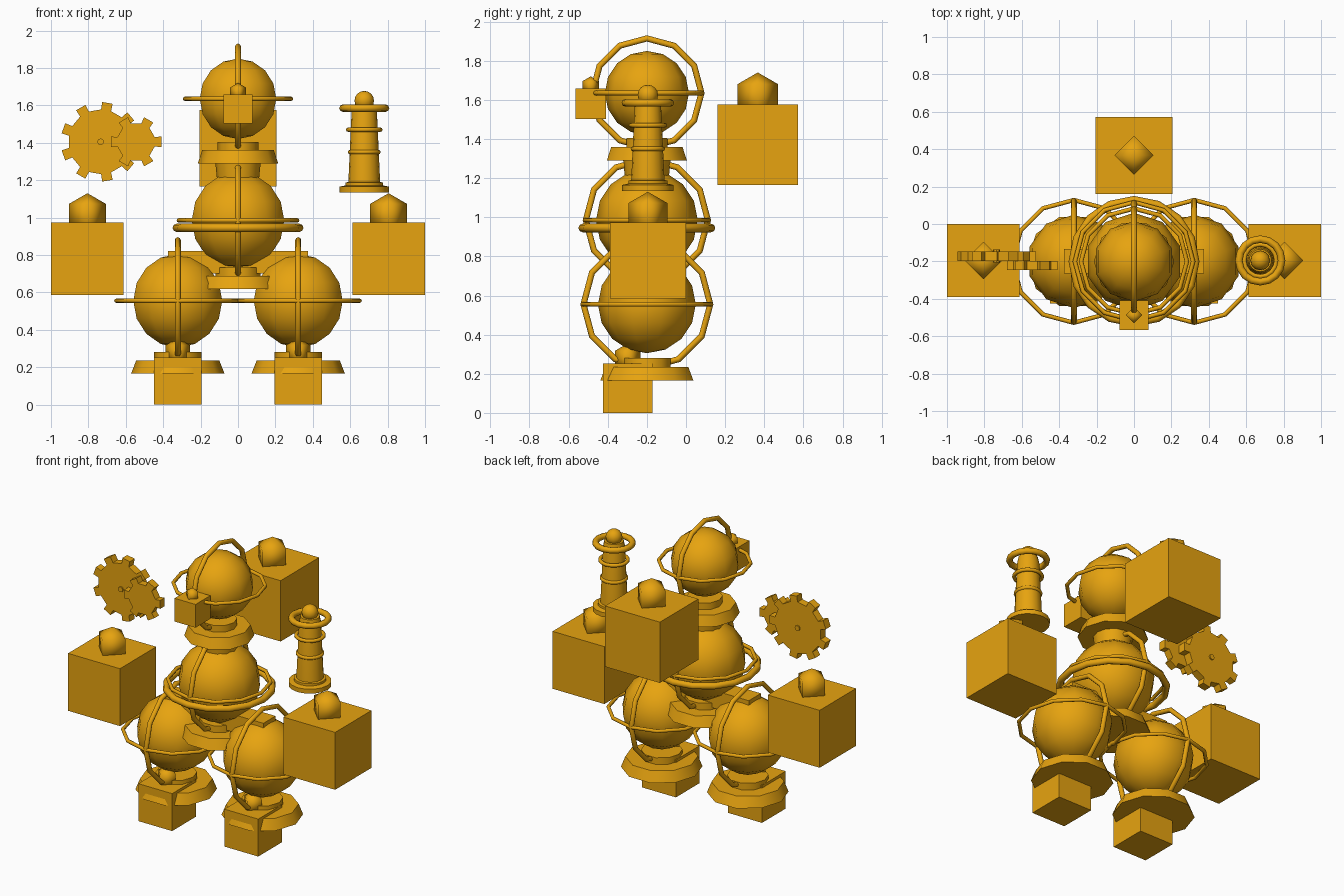
import bpy, bmesh, math
from mathutils import Matrix

if "Cube" in bpy.data.objects:
    bpy.data.objects.remove(bpy.data.objects["Cube"])

gold = bpy.data.materials.new("gold")
gold.diffuse_color = (0.8, 0.37, 0.005, 1)
gold.use_nodes = True
gold.node_tree.nodes["Principled BSDF"].inputs["Base Color"].default_value = gold.diffuse_color
Y = -0.2  # depth of the figure's centre line


def finish(name, angle=None):
    ob = bpy.context.object
    ob.name = name
    ob.data.materials.append(gold)
    if angle:
        bpy.ops.object.shade_smooth_by_angle(angle=math.radians(angle))
    return ob


def ball(name, loc, r, seg=10, rings=8):
    bpy.ops.mesh.primitive_uv_sphere_add(segments=seg, ring_count=rings, radius=r, location=loc)
    return finish(name, 80)


def ring(name, loc, r, minor, rot=(0, 0, 0), seg=12):
    bpy.ops.mesh.primitive_torus_add(major_segments=seg, minor_segments=8, location=loc,
                                     major_radius=r - minor, minor_radius=minor, rotation=rot)
    return finish(name, 50)


def box(name, lo, hi):
    bpy.ops.mesh.primitive_cube_add(size=1, location=[(a + b) / 2 for a, b in zip(lo, hi)])
    bpy.context.object.scale = [b - a for a, b in zip(lo, hi)]
    return finish(name)


def lathe(name, x, y, profile, seg):
    """Solid of revolution from (radius, z) points, capped at both ends."""
    bm = bmesh.new()
    # first vertex lies on the y axis, matching the cone-type primitives
    loops = [[bm.verts.new((r * math.cos(2 * math.pi * i / seg), r * math.sin(2 * math.pi * i / seg), z))
              for i in range(seg)] for r, z in profile]
    for a, b in zip(loops, loops[1:]):
        for i in range(seg):
            j = (i + 1) % seg
            bm.faces.new((a[i], a[j], b[j], b[i]))
    bm.faces.new(loops[0][::-1])
    bm.faces.new(loops[-1])
    return from_bmesh(name, bm, (x, y, 0), 35 if seg > 12 else 40)


def from_bmesh(name, bm, loc, angle=None):
    me = bpy.data.meshes.new(name)
    bmesh.ops.recalc_face_normals(bm, faces=bm.faces)
    bm.to_mesh(me)
    bm.free()
    ob = bpy.data.objects.new(name, me)
    bpy.context.collection.objects.link(ob)
    ob.location = loc
    bpy.ops.object.select_all(action='DESELECT')
    ob.select_set(True)
    bpy.context.view_layer.objects.active = ob
    return finish(name, angle)


def globe(name, x, z, r, ring_r, base_r, base_z):
    """Ball on a stepped stand, inside two crossed rings."""
    ball(name + "_ball", (x, Y, z), r)
    ring(name + "_flat_ring", (x, Y, z), ring_r, 0.012)
    ring(name + "_upright_ring", (x, Y, z), ring_r, 0.016, (0, math.pi / 2, 0))
    lathe(name + "_stand", x, Y, [(base_r, base_z), (base_r * 0.89, base_z + 0.07),
                                  (base_r * 0.51, base_z + 0.07), (base_r * 0.51, base_z + 0.115)], 10)


def crate(name, x, y, z, size, gem_r, gem_z):
    """Cube with a half sunken diamond on its lid."""
    h = size / 2
    box(name + "_box", (x - h, y - h, z), (x + h, y + h, z + size))
    ball(name + "_gem", (x, y, gem_z), gem_r, 4, 2)


def gear(name, loc, teeth, r_out, r_root, half, depth):
    bm = bmesh.new()
    pts = []
    for t in range(teeth):
        a = 2 * math.pi * t / teeth
        for r, d in ((r_root, -half), (r_out, -half * 0.85), (r_out, half * 0.85), (r_root, half)):
            pts.append((r * math.cos(a + d), r * math.sin(a + d)))
    front = [bm.verts.new((x, -depth / 2, z)) for x, z in pts]
    back = [bm.verts.new((x, depth / 2, z)) for x, z in pts]
    bm.faces.new(front)
    bm.faces.new(back[::-1])
    for i in range(len(pts)):
        j = (i + 1) % len(pts)
        bm.faces.new((front[i], back[i], back[j], front[j]))
    return from_bmesh(name, bm, loc)


# head, torso and legs
globe("head", 0, 1.635, 0.215, 0.295, 0.215, 1.29)
globe("torso", 0, 0.985, 0.26, 0.328, 0.237, 0.617)
lathe("neck", 0, Y, [(0.11, 1.18), (0.122, 1.3)], 12)
ring("belt", (0, Y, 0.945), 0.35, 0.022, seg=16)
box("hip_beam", (-0.375, Y - 0.065, 0.7), (0.375, Y + 0.065, 0.82))
for side, s in (("left", -1), ("right", 1)):
    globe(side + "_leg", s * 0.322, 0.555, 0.25, 0.34, 0.25, 0.165)
    crate(side + "_foot", s * 0.322, -0.298, 0, 0.253, 0.075, 0.28)
    crate(side + "_hand", s * 0.805, -0.195, 0.585, 0.388, 0.115, 1.015)

# nose and backpack crates
crate("nose", 0, -0.487, 1.502, 0.157, 0.05, 1.67)
crate("backpack", 0, 0.367, 1.165, 0.411, 0.12, 1.62)

# pair of meshed gears
gear("large_gear", (-0.735, -0.172, 1.405), 9, 0.213, 0.173, math.radians(9), 0.052)
gear("small_gear", (-0.545, -0.222, 1.405), 6, 0.138, 0.103, math.radians(14), 0.048)
bpy.ops.mesh.primitive_cylinder_add(vertices=8, radius=0.018, depth=0.07, location=(-0.735, -0.172, 1.405),
                                    rotation=(math.pi / 2, 0, 0))
finish("gear_axle")

# small tower
TX, TY = 0.675, -0.195
lathe("tower", TX, TY, [(0.132, 1.135), (0.132, 1.165), (0.1, 1.172), (0.1, 1.187), (0.085, 1.19),
                        (0.068, 1.56), (0.06, 1.6)], 16)
ring("tower_low_band", (TX, TY, 1.35), 0.088, 0.012, seg=16)
ring("tower_high_band", (TX, TY, 1.47), 0.098, 0.012, seg=16)
ring("tower_gallery", (TX, TY, 1.585), 0.134, 0.02, seg=16)
ball("tower_lamp", (TX, TY, 1.625), 0.052, 12, 8)
